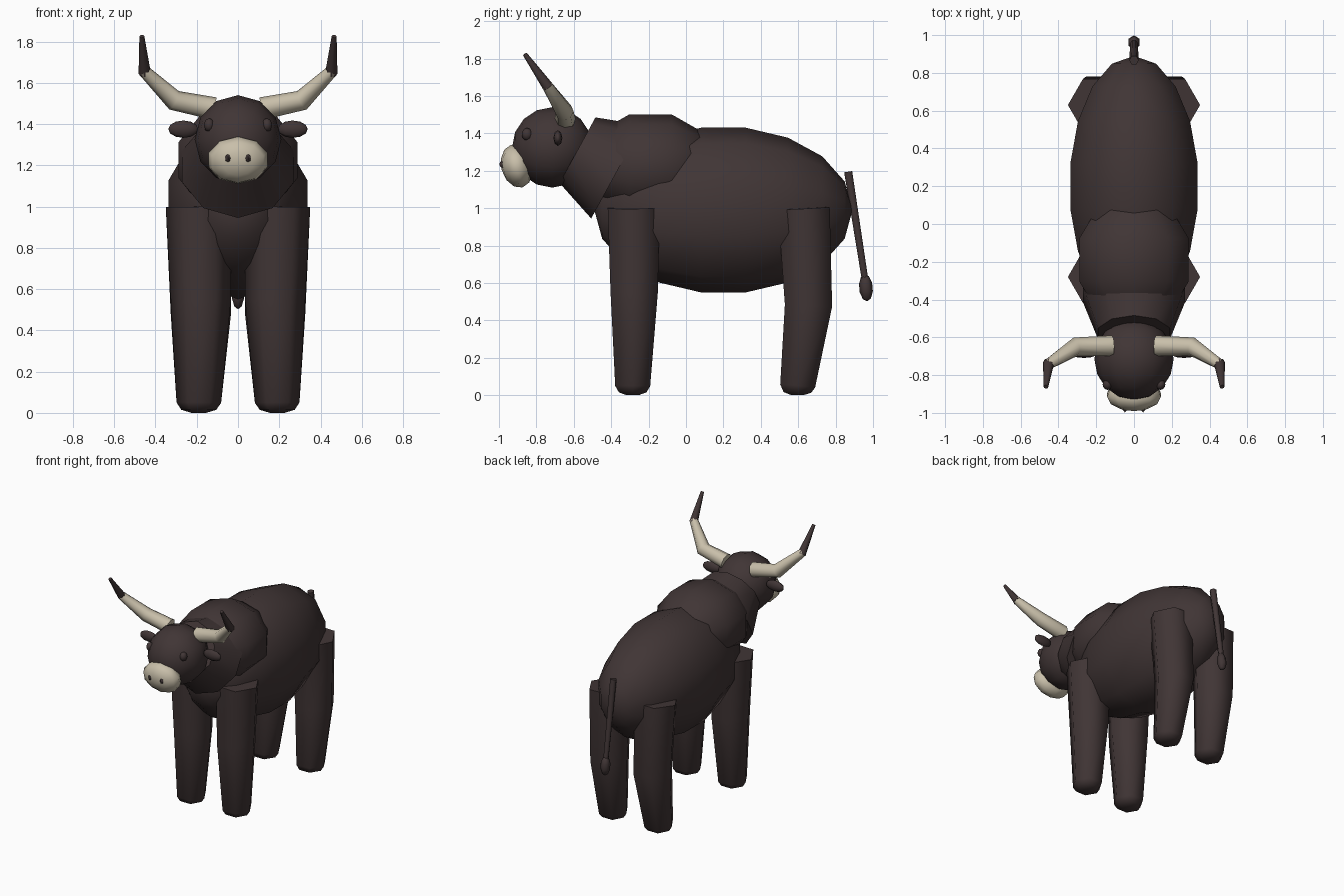
import bpy, bmesh, math
from mathutils import Vector, Matrix

if "Cube" in bpy.data.objects:
    bpy.data.objects.remove(bpy.data.objects["Cube"])


def material(name, rgb):
    m = bpy.data.materials.new(name)
    m.diffuse_color = (*rgb, 1)
    m.use_nodes = True
    m.node_tree.nodes["Principled BSDF"].inputs["Base Color"].default_value = m.diffuse_color
    return m


HIDE = material("dark_brown_hide", (0.052, 0.036, 0.036))
CREAM = material("cream", (0.58, 0.52, 0.40))


def finish(bm, name, mat):
    bmesh.ops.recalc_face_normals(bm, faces=bm.faces)
    me = bpy.data.meshes.new(name)
    bm.to_mesh(me)
    bm.free()
    me.materials.append(mat)
    me.shade_smooth()
    me.set_sharp_from_angle(angle=math.radians(65))
    ob = bpy.data.objects.new(name, me)
    bpy.context.collection.objects.link(ob)
    return ob


def ellipsoid(name, mat, center, radii, seg=10, rings=8, pole="y", tilt=0):
    """Low-poly ellipsoid, poles along the given axis, tilted about x."""
    bm = bmesh.new()
    bmesh.ops.create_uvsphere(bm, u_segments=seg, v_segments=rings, radius=1)
    turn = {"x": Matrix.Rotation(math.pi / 2, 4, "Y"),
            "y": Matrix.Rotation(math.pi / 2, 4, "X"),
            "z": Matrix.Identity(4)}[pole]
    bm.transform(Matrix.Translation(center) @ Matrix.Rotation(tilt, 4, "X")
                 @ Matrix.Diagonal((*radii, 1)) @ turn)
    return finish(bm, name, mat)


def sweep(name, mat, path, sides=6, ref=(1, 0, 0), phase=0):
    """Tube through (x, y, z, radius) points with capped ends."""
    bm = bmesh.new()
    pts = [Vector(p[:3]) for p in path]
    rings = []
    for i, p in enumerate(pts):
        t = Vector((0, 0, 0))
        if i > 0:
            t += (p - pts[i - 1]).normalized()
        if i < len(pts) - 1:
            t += (pts[i + 1] - p).normalized()
        t.normalize()
        u = Vector(ref)
        u = (u - t * u.dot(t)).normalized()
        v = t.cross(u)
        ring = []
        for k in range(sides):
            a = phase + 2 * math.pi * k / sides
            ring.append(bm.verts.new(p + path[i][3] * (u * math.cos(a) + v * math.sin(a))))
        rings.append(ring)
    for r0, r1 in zip(rings, rings[1:]):
        for k in range(sides):
            j = (k + 1) % sides
            bm.faces.new((r0[k], r0[j], r1[j], r1[k]))
    bm.faces.new(rings[0])
    bm.faces.new(rings[-1])
    return finish(bm, name, mat)


# torso, shoulder hump and neck
ellipsoid("body", HIDE, (0, 0.2, 0.99), (0.36, 0.69, 0.447), rings=9)
ellipsoid("shoulder_hump", HIDE, (0, -0.19, 1.225), (0.32, 0.37, 0.29), rings=5)
sweep("neck", HIDE, [(0, -0.58, 1.31, 0.20), (0, -0.37, 1.195, 0.285)],
      sides=10, phase=math.radians(18))

# head and muzzle
ellipsoid("head", HIDE, (0, -0.715, 1.325), (0.21, 0.215, 0.215), seg=12)
ellipsoid("muzzle", CREAM, (0, -0.905, 1.225), (0.15, 0.083, 0.118),
          rings=6, tilt=math.radians(15))

# tail and tuft
sweep("tail", HIDE, [(0, 0.867, 1.195, 0.025), (0, 0.957, 0.62, 0.02)])
ellipsoid("tail_tuft", HIDE, (0, 0.962, 0.575), (0.034, 0.037, 0.073),
          seg=6, rings=5, pole="z", tilt=math.radians(5))

# paired parts
for side, s in (("left", 1), ("right", -1)):
    ellipsoid(side + "_nostril", HIDE, (s * 0.048, -0.98, 1.235),
              (0.016, 0.018, 0.02), seg=4, rings=4, pole="z")
    ellipsoid(side + "_eye", HIDE, (s * 0.14, -0.85, 1.395),
              (0.026, 0.028, 0.034), seg=8, rings=6)
    ellipsoid(side + "_ear", HIDE, (s * 0.265, -0.685, 1.375),
              (0.073, 0.024, 0.042), seg=8, rings=6, pole="x")

    # horns: cream shaft with dark tip
    bend, tip = (s * 0.458, -0.745, 1.66, 0.029), (s * 0.466, -0.862, 1.825, 0.012)
    sweep(side + "_horn", CREAM,
          [(s * 0.115, -0.645, 1.475, 0.055), (s * 0.31, -0.65, 1.515, 0.05), bend],
          sides=8, ref=(0, 1, 0))
    sweep(side + "_horn_tip", HIDE,
          [(s * 0.452, -0.735, 1.645, 0.03), tip], sides=8, ref=(1, 0, 0))

    # legs: hexagonal columns with rounded feet
    x = s * 0.19
    sweep(side + "_front_leg", HIDE,
          [(x, -0.28, 1.0, 0.16), (x - s * 0.01, -0.277, 0.55, 0.146),
           (x, -0.285, 0.05, 0.108), (x, -0.285, 0.015, 0.085),
           (x, -0.285, 0.0, 0.035)])
    sweep(side + "_rear_leg", HIDE,
          [(x, 0.63, 1.0, 0.16), (x - s * 0.01, 0.655, 0.48, 0.146),
           (x, 0.597, 0.05, 0.108), (x, 0.595, 0.015, 0.085),
           (x, 0.595, 0.0, 0.035)])
